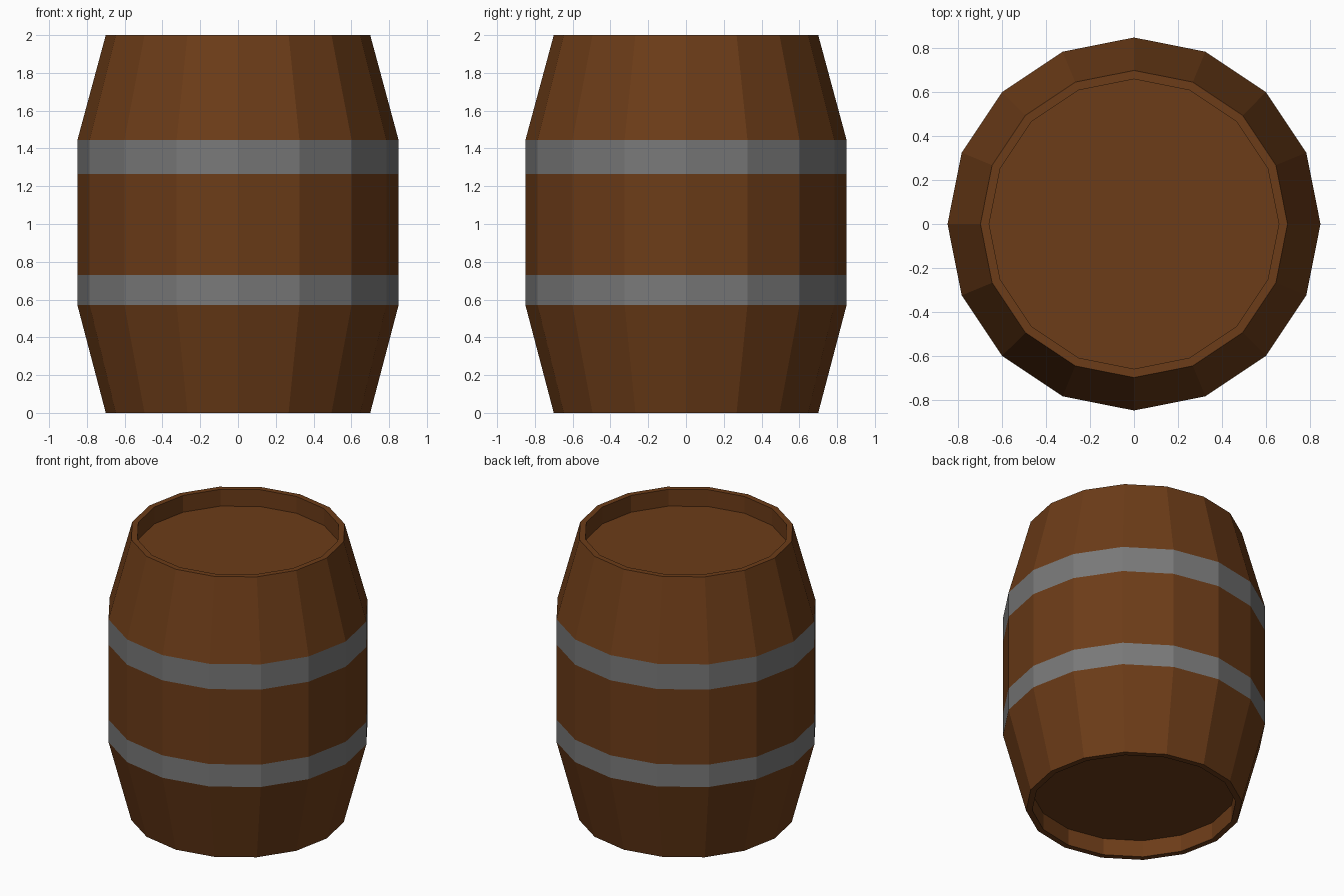
import bpy, bmesh
from math import cos, sin, tau

if "Cube" in bpy.data.objects:
    bpy.data.objects.remove(bpy.data.objects["Cube"])

SIDES = 16


def material(name, rgb):
    m = bpy.data.materials.new(name)
    m.diffuse_color = (*rgb, 1)
    m.use_nodes = True
    m.node_tree.nodes["Principled BSDF"].inputs["Base Color"].default_value = m.diffuse_color
    return m


wood = material("wood", (0.15, 0.045, 0.009))
iron = material("iron", (0.19, 0.19, 0.19))


def lathe(name, profile, mat):
    """Revolve (radius, z) points about z; radius 0 closes to a centre point."""
    bm = bmesh.new()
    rings = []
    for r, z in profile:
        if r == 0:
            rings.append([bm.verts.new((0, 0, z))] * SIDES)
        else:
            rings.append([bm.verts.new((r * cos(tau * i / SIDES), r * sin(tau * i / SIDES), z))
                          for i in range(SIDES)])
    for a, b in zip(rings, rings[1:]):
        for i in range(SIDES):
            j = (i + 1) % SIDES
            bm.faces.new(dict.fromkeys((a[i], a[j], b[j], b[i])))
    me = bpy.data.meshes.new(name)
    bm.to_mesh(me)
    bm.free()
    me.materials.append(mat)
    bpy.context.collection.objects.link(bpy.data.objects.new(name, me))


END, BELLY, LIP, RECESS = 0.70, 0.85, 0.66, 0.12

# Wooden staves, with recessed heads at both ends
lathe("lower_staves", [(0, RECESS), (LIP, RECESS), (LIP, 0), (END, 0), (BELLY, 0.57)], wood)
lathe("middle_staves", [(BELLY, 0.73), (BELLY, 1.265)], wood)
lathe("upper_staves", [(BELLY, 1.445), (END, 2), (LIP, 2), (LIP, 2 - RECESS), (0, 2 - RECESS)], wood)

# Metal hoops, flush with the staves
lathe("lower_hoop", [(BELLY, 0.57), (BELLY, 0.73)], iron)
lathe("upper_hoop", [(BELLY, 1.265), (BELLY, 1.445)], iron)
